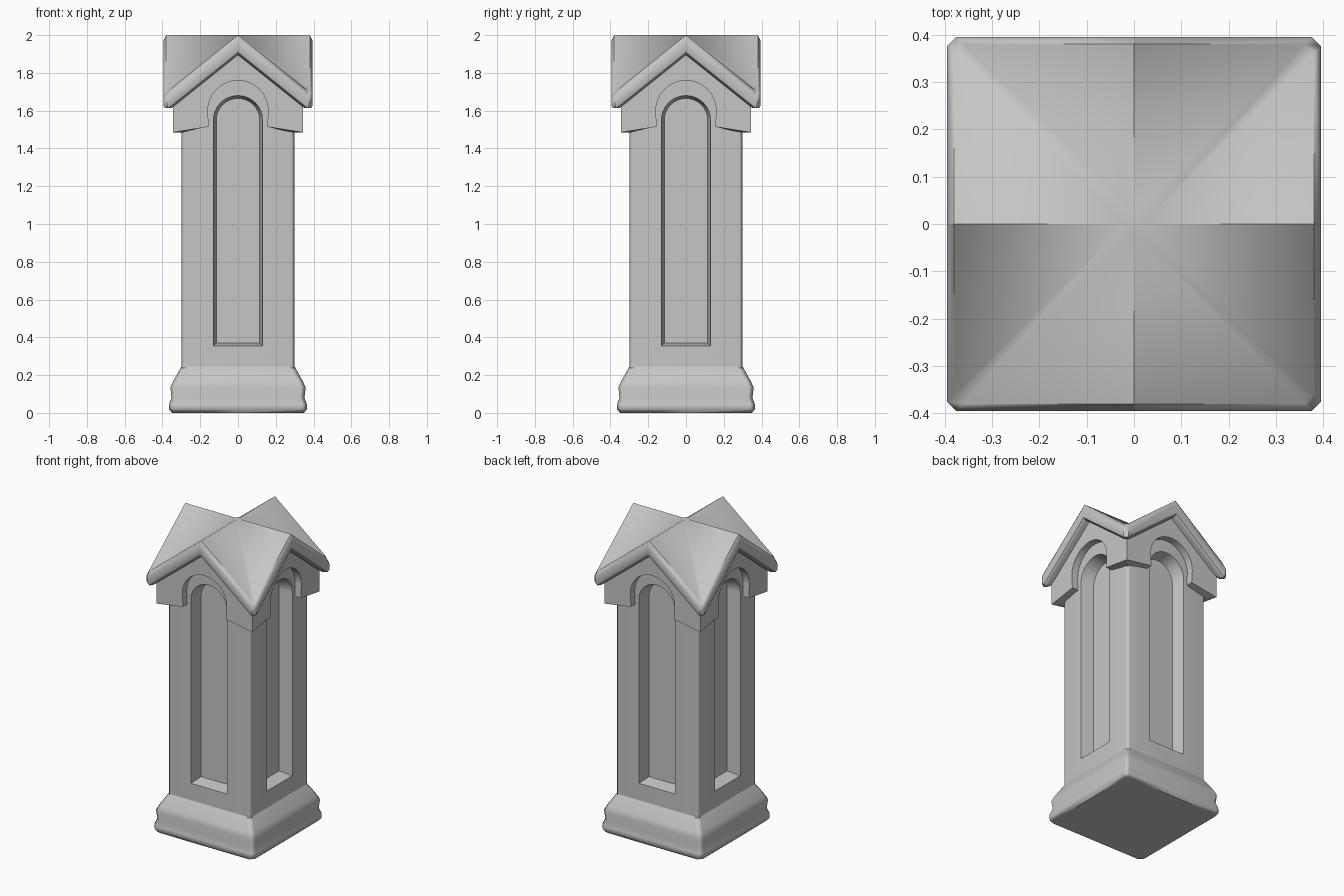
import bpy, bmesh, math
from mathutils import Matrix

cube = bpy.data.objects.get("Cube")
if cube:
    bpy.data.objects.remove(cube, do_unlink=True)

PITCH = 0.8      # roof slope
RIDGE = 2.0      # ridge height

stone = bpy.data.materials.new("grey_stone")
stone.use_nodes = True
stone.diffuse_color = (0.565, 0.565, 0.565, 1)
bsdf = next(n for n in stone.node_tree.nodes if n.type == 'BSDF_PRINCIPLED')
bsdf.inputs["Base Color"].default_value = stone.diffuse_color
bsdf.inputs["Roughness"].default_value = 0.8


def make_object(name, bm):
    bmesh.ops.recalc_face_normals(bm, faces=bm.faces)
    mesh = bpy.data.meshes.new(name)
    bm.to_mesh(mesh)
    bm.free()
    mesh.materials.append(stone)
    obj = bpy.data.objects.new(name, mesh)
    bpy.context.collection.objects.link(obj)
    return obj


def activate(obj):
    bpy.ops.object.select_all(action='DESELECT')
    obj.select_set(True)
    bpy.context.view_layer.objects.active = obj


def smooth(obj, degrees):
    activate(obj)
    bpy.ops.object.shade_smooth_by_angle(angle=math.radians(degrees))
    mod = obj.modifiers.new("weighted_normals", 'WEIGHTED_NORMAL')
    mod.keep_sharp = True


def gable_z(x, y, drop):
    return RIDGE - drop - PITCH * min(abs(x), abs(y))


def stacked(name, rings, chamfer, top_gabled, bottom_gabled):
    """Square rings with cut corners; a ring is (half width, height, gabled).
    On gabled rings the height is the drop below the cross-gable surface."""
    bm = bmesh.new()

    def add_points(points, height, gabled):
        verts = []
        for q in range(4):
            for x, y in points:
                for _ in range(q):
                    x, y = -y, x
                z = gable_z(x, y, height) if gabled else height
                verts.append(bm.verts.new((x, y, z)))
        return verts

    def cap(loop, height, gabled):
        if not gabled:
            bm.faces.new(loop)
            return
        centre = add_points([(chamfer, 0)], height, True)
        bm.faces.new(centre)
        for q in range(4):
            mid, a, b = loop[3 * q:3 * q + 3]
            c0, c1 = centre[q], centre[(q + 1) % 4]
            bm.faces.new((c0, mid, a))
            bm.faces.new((c0, a, b, c1))      # valley strip
            bm.faces.new((c1, b, loop[(3 * q + 3) % 12]))

    loops = [add_points([(h, 0), (h, h - chamfer), (h - chamfer, h)], z, g)
             for h, z, g in rings]
    for low, high in zip(loops, loops[1:]):
        for i in range(12):
            j = (i + 1) % 12
            bm.faces.new((low[i], low[j], high[j], high[i]))
    cap(loops[0], rings[0][1], bottom_gabled)
    cap(loops[-1], rings[-1][1], top_gabled)
    return make_object(name, bm)


def arc(radius, height, steps=16):
    return [(radius * math.cos(math.pi * i / steps),
             height + radius * math.sin(math.pi * i / steps))
            for i in range(steps + 1)]


def prism(name, front, front_y, back, back_y, turn):
    """Solid between two matching x-z outlines, turned about the z axis."""
    bm = bmesh.new()
    f = [bm.verts.new((x, front_y, z)) for x, z in front]
    b = [bm.verts.new((x, back_y, z)) for x, z in back]
    bm.faces.new(f)
    bm.faces.new(b[::-1])
    for i in range(len(f)):
        j = (i + 1) % len(f)
        bm.faces.new((f[i], b[i], b[j], f[j]))
    bmesh.ops.rotate(bm, verts=bm.verts, cent=(0, 0, 0),
                     matrix=Matrix.Rotation(turn * math.pi / 2, 3, 'Z'))
    return make_object(name, bm)


# Moulded base
base = stacked("base", [
    (0.35, 0, False), (0.365, 0.02, False), (0.365, 0.045, False),
    (0.352, 0.08, False), (0.358, 0.135, False), (0.342, 0.17, False),
    (0.30, 0.245, False), (0.29, 0.25, False)], 0.025, False, False)
smooth(base, 46)

# Shaft, its top tucked under the roof
shaft = stacked("shaft", [(0.30, 0.2, False), (0.30, 0.06, True)],
                0.018, True, False)


# Tapered arched niches
def niche_outline(w):
    return arc(w, 1.55) + [(-w, 0.485 - w), (w, 0.485 - w)]


for turn in range(4):
    cutter = prism("niche_cutter", niche_outline(0.145), -0.385,
                   niche_outline(0.115), -0.215, turn)
    cutter.hide_render = True
    mod = shaft.modifiers.new("niche", 'BOOLEAN')
    mod.operation = 'DIFFERENCE'
    mod.solver = 'EXACT'
    mod.object = cutter
    activate(shaft)
    bpy.ops.object.modifier_apply(modifier=mod.name)
    bpy.data.objects.remove(cutter, do_unlink=True)
smooth(shaft, 46)

# Gable panels with an arched opening, mitred at the corners
OUT, IN = 0.345, 0.285
eave = RIDGE - 0.08 - PITCH * OUT
panel = ([(OUT, 1.485), (OUT, eave), (0, RIDGE - 0.08), (-OUT, eave),
          (-OUT, 1.485), (-0.155, 1.515)]
         + arc(0.16, 1.6)[::-1] + [(0.155, 1.515)])
inner = [(max(-IN, min(IN, x)), z) for x, z in panel]
for turn, side in enumerate(("front", "left", "back", "right")):
    smooth(prism(side + "_gable_panel", panel, -OUT, inner, -IN, turn), 30)

# Cross-gabled roof slab with rounded rim
roof = stacked("roof", [
    (0.37, 0.105, True), (0.388, 0.092, True), (0.395, 0.07, True),
    (0.395, 0.03, True), (0.38, 0, True)], 0.02, True, True)
smooth(roof, 35)
